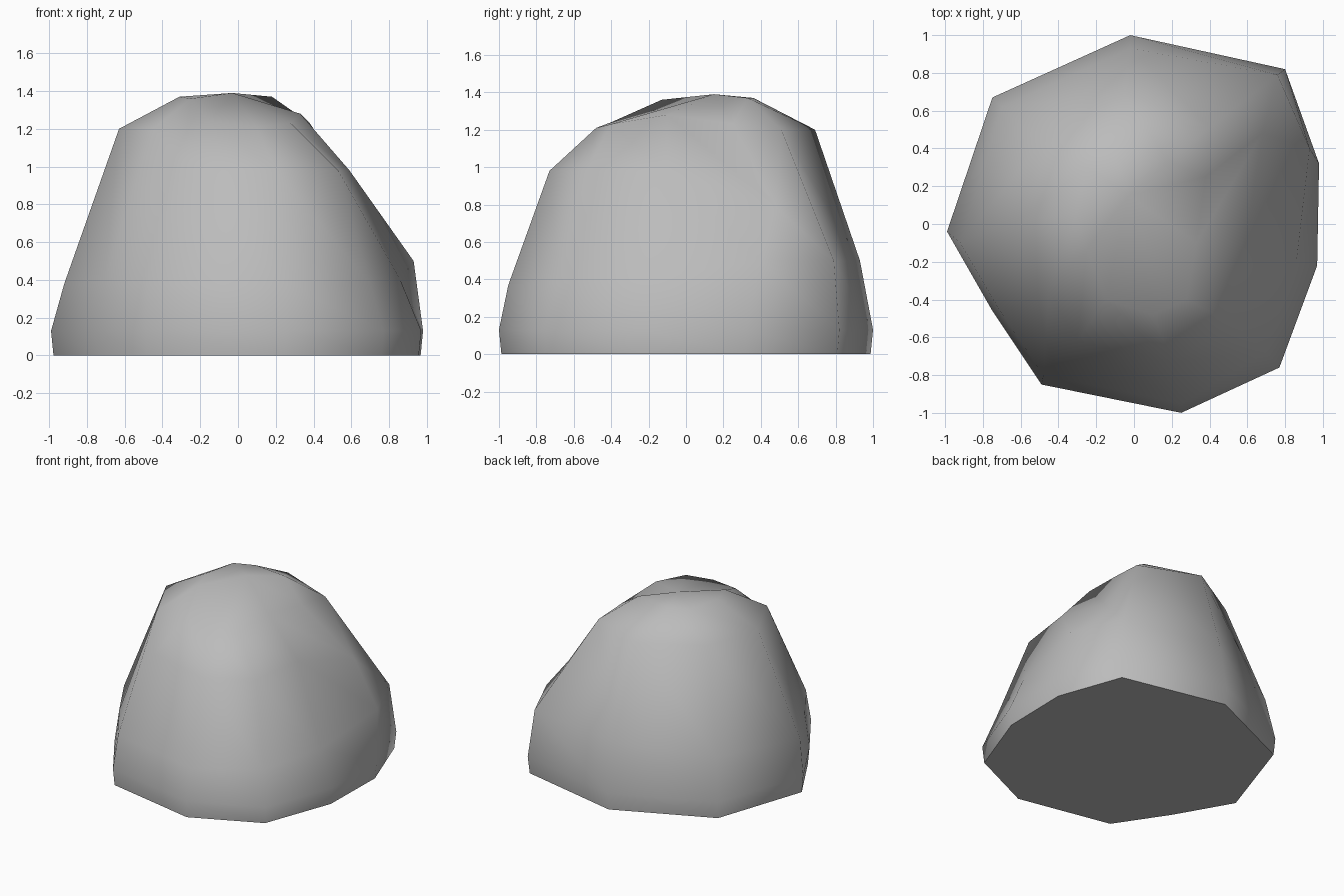
import bpy
import bmesh
from mathutils import Vector

default_cube = bpy.data.objects.get("Cube")
if default_cube:
    bpy.data.objects.remove(default_cube, do_unlink=True)


def make_material(name, colour):
    material = bpy.data.materials.new(name)
    material.use_nodes = True
    material.diffuse_color = colour
    shader = material.node_tree.nodes["Principled BSDF"]
    shader.inputs["Base Color"].default_value = colour
    return material


# Boulder contours, each running clockwise from the back
foot = [(-.02, 1), (.8, .82), (.98, .32), (.97, -.22), (.77, -.76),
        (.25, -1), (-.49, -.85), (-.75, -.46), (-.99, -.04), (-.75, .67)]
belly = [(-.02, .93, .5), (.76, .79, .5), (.93, .4, .5), (.86, -.2, .4),
         (.7, -.68, .38), (.25, -.95, .37), (-.48, -.8, .38),
         (-.71, -.46, .38), (-.92, -.1, .38), (-.7, .62, .45)]
shoulder = [(-.05, .69, 1.2), (.4, .51, 1.2), (.68, .48, .79), (.59, -.1, .98),
            (.53, -.53, .98), (.2, -.73, .98), (-.3, -.62, 1),
            (-.45, -.36, 1.2), (-.63, .01, 1.2), (-.49, .43, 1.2)]
crown = [(-.1, .36, 1.37), (.18, .33, 1.37), (.38, .25, 1.23), (.33, -.1, 1.28),
         (.28, -.4, 1.23), (.1, -.48, 1.21), (-.15, -.4, 1.24),
         (-.25, -.13, 1.36), (-.31, .05, 1.37), (-.25, .3, 1.37)]
peak = Vector((-.03, .15, 1.39))


def add_ring(bm, points):
    return [bm.verts.new(point) for point in points]


def bridge_rings(bm, lower, upper):
    count = len(lower)
    for i in range(count):
        following = (i + 1) % count
        bm.faces.new((lower[i], lower[following], upper[following], upper[i]))


def build_boulder():
    bm = bmesh.new()

    # Slightly tucked base, then the widest contour just above the ground
    base = [(x * .987, y * .987, 0) for x, y in foot]
    widest = [(x, y, .13) for x, y in foot]
    rings = [add_ring(bm, points) for points in (base, widest, belly, shoulder, crown)]
    for lower, upper in zip(rings, rings[1:]):
        bridge_rings(bm, lower, upper)

    # Flat underside and faceted summit
    bm.faces.new(rings[0])
    summit = bm.verts.new(peak)
    top = rings[-1]
    for i, vertex in enumerate(top):
        bm.faces.new((vertex, top[(i + 1) % len(top)], summit))

    bmesh.ops.recalc_face_normals(bm, faces=bm.faces)
    mesh = bpy.data.meshes.new("boulder")
    bm.to_mesh(mesh)
    bm.free()

    boulder = bpy.data.objects.new("boulder", mesh)
    bpy.context.collection.objects.link(boulder)
    return boulder


boulder = build_boulder()
boulder.data.materials.append(make_material("stone grey", (.5, .5, .5, 1)))

# Soft stone surface with a crisp edge around the underside
for face in boulder.data.polygons:
    face.use_smooth = True
for edge in boulder.data.edges:
    edge.use_edge_sharp = all(boulder.data.vertices[v].co.z < .01 for v in edge.vertices)
